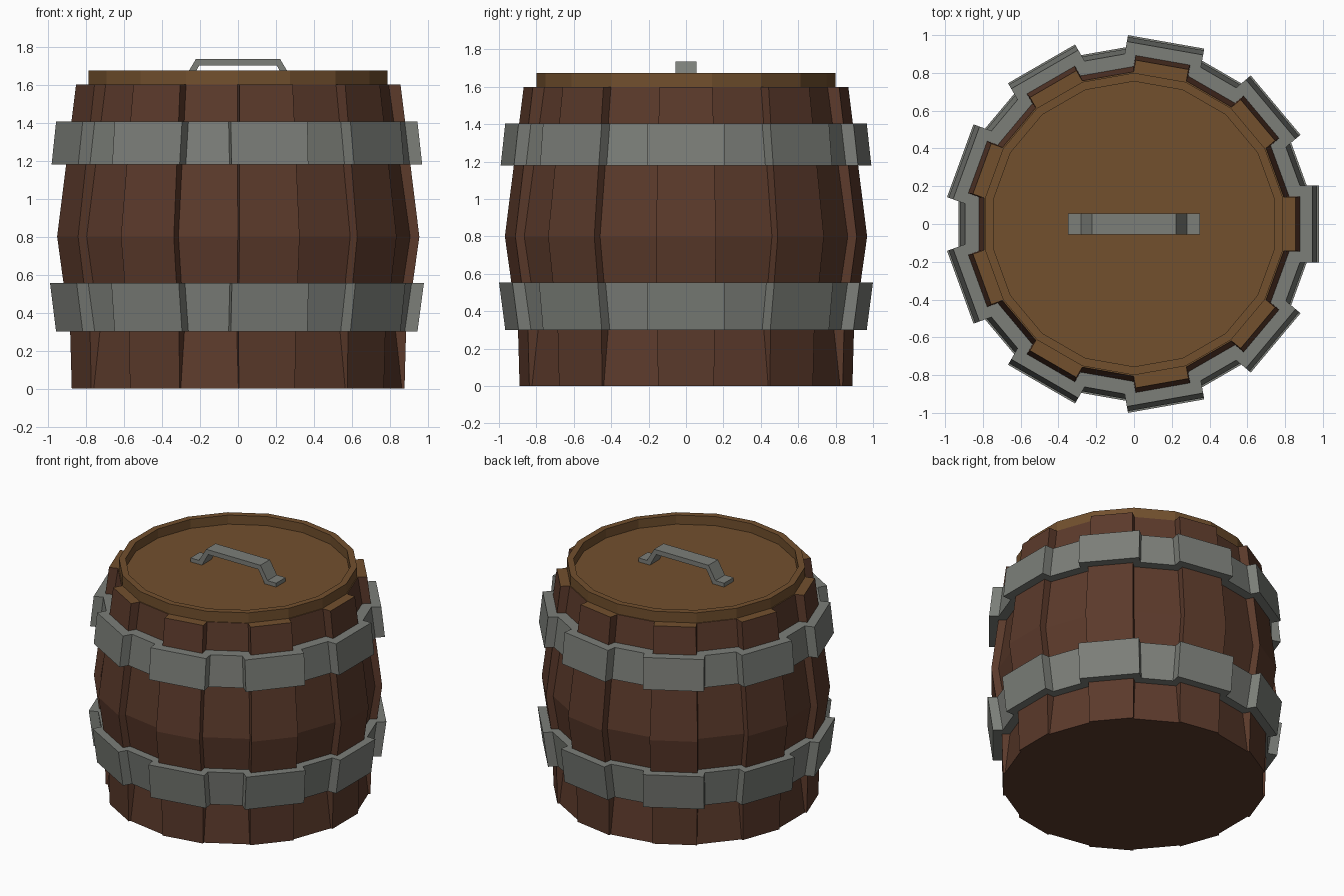
import bpy, bmesh
from math import sin, cos, radians

if "Cube" in bpy.data.objects:
    bpy.data.objects.remove(bpy.data.objects["Cube"])


def material(name, rgb):
    m = bpy.data.materials.new(name)
    m.diffuse_color = (*rgb, 1)
    m.use_nodes = True
    m.node_tree.nodes["Principled BSDF"].inputs["Base Color"].default_value = m.diffuse_color
    return m


WOOD = material("stave_wood", (0.105, 0.042, 0.024))
LID = material("lid_wood", (0.168, 0.08, 0.027))
IRON = material("iron", (0.2, 0.21, 0.19))


def finish(name, bm, mats):
    bmesh.ops.recalc_face_normals(bm, faces=bm.faces)
    me = bpy.data.meshes.new(name)
    bm.to_mesh(me)
    bm.free()
    for m in mats:
        me.materials.append(m)
    ob = bpy.data.objects.new(name, me)
    bpy.context.collection.objects.link(ob)
    return ob


def stepped(z, out, recess, half):
    """Outline of 9 raised staves (distance out, half width) between 9 recessed ones."""
    foot = (recess - half * sin(radians(20))) / cos(radians(20))
    pts = []
    for k in range(9):
        c, s = cos(radians(40 * k)), sin(radians(40 * k))
        for x, y in ((foot, -half), (out, -half), (out, half), (foot, half)):
            pts.append((x * c - y * s, x * s + y * c, z))
    return pts


def round_ring(z, r):
    return [(r * cos(radians(10 + 20 * k)), r * sin(radians(10 + 20 * k)), z)
            for k in range(18)]


def loft(rings, closed=False):
    """Skin matching rings; cap the ends, or join last to first when closed."""
    bm = bmesh.new()
    loops = [[bm.verts.new(p) for p in r] for r in rings]
    n = len(loops[0])
    pairs = list(zip(loops, loops[1:]))
    if closed:
        pairs.append((loops[-1], loops[0]))
    for a, b in pairs:
        for i in range(n):
            j = (i + 1) % n
            bm.faces.new((a[i], a[j], b[j], b[i]))
    if not closed:
        bm.faces.new(loops[0][::-1])
        bm.faces.new(loops[-1]).material_index = 1
    return bm


# Barrel body with raised and recessed staves
finish("barrel_staves", loft([
    stepped(0.0, 0.877, 0.862, 0.150),
    stepped(0.3, 0.885, 0.832, 0.153),
    stepped(0.8, 0.955, 0.907, 0.161),
    stepped(1.6, 0.856, 0.794, 0.142)]), [WOOD, LID])

# Iron hoops: z low/high, outer low/high, inner low/high
for name, z0, z1, o0, o1, i0, i1 in (
        ("lower_hoop", 0.30, 0.555, 0.945, 0.979, 0.875, 0.91),
        ("upper_hoop", 1.18, 1.405, 0.970, 0.945, 0.90, 0.875)):
    finish(name, loft([
        stepped(z0, o0, o0 - 0.05, 0.205), stepped(z1, o1, o1 - 0.05, 0.205),
        stepped(z1, i1, i1 - 0.057, 0.145), stepped(z0, i0, i0 - 0.057, 0.145)],
        closed=True), [IRON])

# Lid with a raised rim
finish("lid", loft([
    round_ring(1.59, 0.80), round_ring(1.675, 0.80),
    round_ring(1.675, 0.755), round_ring(1.608, 0.755)]), [LID, LID])

# Bent strap handle: half profile mirrored, swept across y
half = [(0.35, 1.605), (0.35, 1.637), (0.28, 1.637), (0.222, 1.735)]
under = [(0.205, 1.70), (0.258, 1.605)]
profile = half + [(-x, z) for x, z in half[::-1]] \
    + [(-x, z) for x, z in under[::-1]] + under
finish("lid_handle", loft([[(x, y, z) for x, z in profile]
                           for y in (-0.055, 0.055)]), [IRON, IRON])
